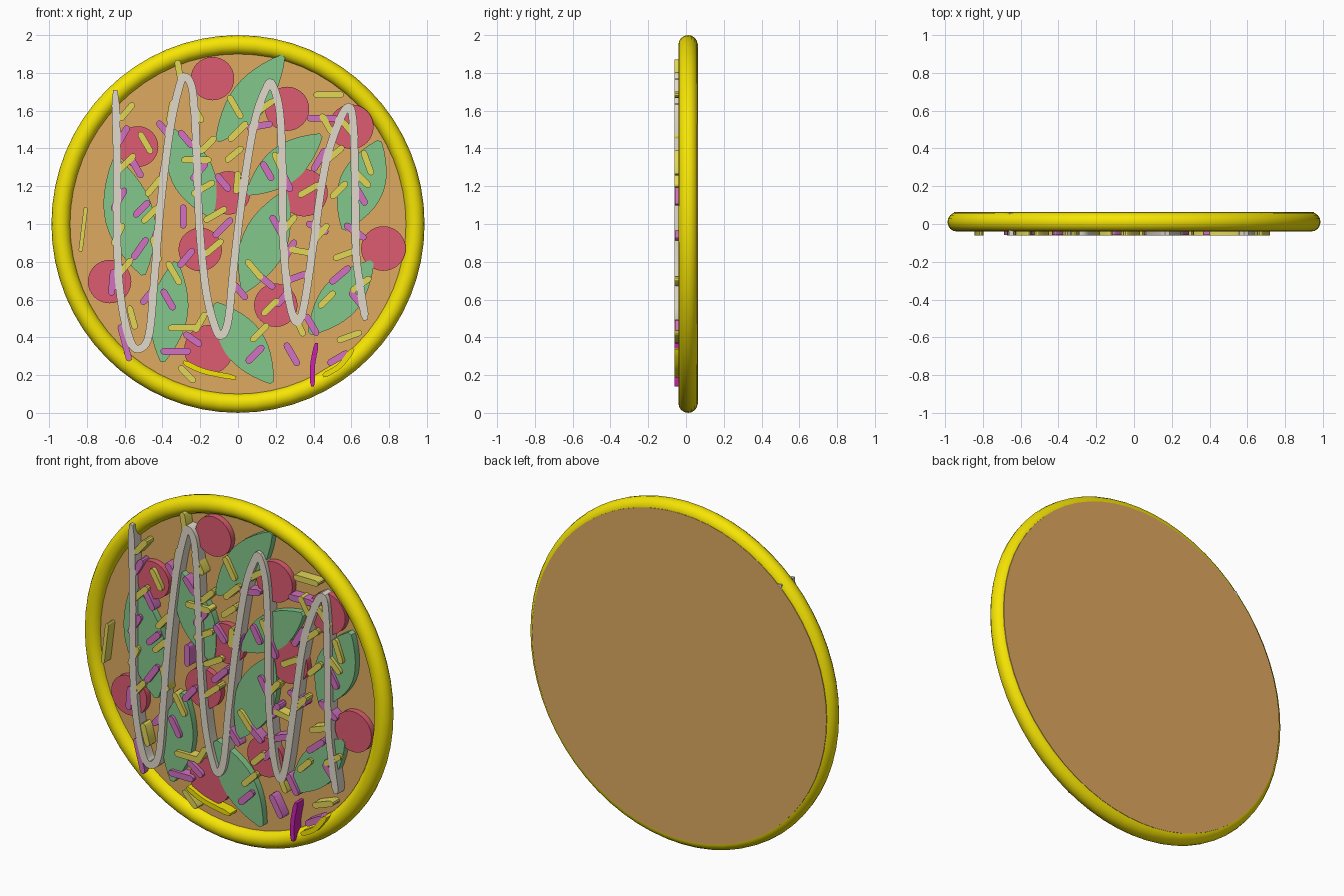
import bpy, bmesh, math
from mathutils import Vector

if "Cube" in bpy.data.objects:
    bpy.data.objects.remove(bpy.data.objects["Cube"])

def material(name, rgb):
    m = bpy.data.materials.new(name)
    m.diffuse_color = [(c / 255) ** 2.2 for c in rgb] + [1]
    m.use_nodes = True
    m.node_tree.nodes["Principled BSDF"].inputs["Base Color"].default_value = m.diffuse_color
    return m

def finish(bm, name, mat, smooth=None):
    bmesh.ops.recalc_face_normals(bm, faces=bm.faces)
    me = bpy.data.meshes.new(name)
    bm.to_mesh(me)
    bm.free()
    ob = bpy.data.objects.new(name, me)
    bpy.context.collection.objects.link(ob)
    me.materials.append(mat)
    if smooth:
        bpy.context.view_layer.objects.active = ob
        bpy.ops.object.select_all(action='DESELECT')
        ob.select_set(True)
        bpy.ops.object.shade_smooth_by_angle(angle=math.radians(smooth))
    return ob

def prism(bm, stations, front, back):
    """Closed strip from (left, right) point pairs, extruded through y."""
    rings = []
    for l, r in stations:
        rings.append([bm.verts.new((p.x, y, p.y)) for p, y in
                      ((l, front), (r, front), (r, back), (l, back))])
    for a, b in zip(rings, rings[1:]):
        for i in range(4):
            j = (i + 1) % 4
            bm.faces.new((a[i], a[j], b[j], b[i]))
    bm.faces.new(rings[0])
    bm.faces.new(rings[-1])

def ribbon(bm, pts, widths, front, back):
    pts = [Vector(p) for p in pts]
    st = []
    for i, (p, w) in enumerate(zip(pts, widths)):
        d = (pts[min(i + 1, len(pts) - 1)] - pts[max(i - 1, 0)]).normalized()
        n = Vector((-d.y, d.x)) * w
        st.append((p + n, p - n))
    prism(bm, st, front, back)

def smooth_path(pts, n=5):
    """Catmull-Rom sampling."""
    p = [Vector(q) for q in pts]
    p = [2 * p[0] - p[1]] + p + [2 * p[-1] - p[-2]]
    out = []
    for a, b, c, d in zip(p, p[1:], p[2:], p[3:]):
        for k in range(n):
            t = k / n
            out.append(0.5 * (2 * b + (c - a) * t + (2 * a - 5 * b + 4 * c - d) * t * t
                              + (3 * b - a - 3 * c + d) * t ** 3))
    return out + [p[-2]]

def rounded_widths(n, w):
    return [w * 0.55] + [w] * (n - 2) + [w * 0.55]

def stick(bm, x, z, deg, length, w, front, back=0.02):
    d = Vector((math.cos(math.radians(deg)), math.sin(math.radians(deg))))
    h = length / 2
    ts = [(-h, .3), (-h + w * .35, .76), (-h + w, 1), (h - w, 1), (h - w * .35, .76), (h, .3)]
    ribbon(bm, [Vector((x, z)) + d * t for t, _ in ts], [w * f for _, f in ts], front, back)

def cylinder(bm, x, z, r, front, back, n=32):
    c = [(x + r * math.cos(math.tau * i / n), z + r * math.sin(math.tau * i / n)) for i in range(n)]
    rings = [[bm.verts.new((a, y, b)) for a, b in c] for y in (front, back)]
    bm.faces.new(rings[0])
    bm.faces.new(rings[1])
    for i in range(n):
        j = (i + 1) % n
        bm.faces.new((rings[0][i], rings[0][j], rings[1][j], rings[1][i]))

dough = material("dough", (222, 168, 96))
gold = material("golden_crust", (246, 228, 12))
red = material("red", (220, 92, 112))
green = material("green", (130, 198, 138))
cream = material("cream", (224, 216, 200))
pale = material("pale_yellow", (226, 214, 88))
pink = material("pink", (208, 112, 190))
magenta = material("magenta", (204, 40, 176))

# Crust ring
bm = bmesh.new()
N, M = 64, 16
g = []
for i in range(N):
    a = math.tau * i / N
    row = []
    for j in range(M):
        b = math.tau * j / M
        r = 0.949 + 0.051 * math.cos(b)
        row.append(bm.verts.new((0.988 * r * math.cos(a), 0.011 + 0.051 * math.sin(b), 1 + r * math.sin(a))))
    g.append(row)
for i in range(N):
    for j in range(M):
        k, l = (i + 1) % N, (j + 1) % M
        bm.faces.new((g[i][j], g[k][j], g[k][l], g[i][l]))
finish(bm, "crust", gold, 60)

# Base disc
bm = bmesh.new()
cylinder(bm, 0, 1, 0.953, 0.0, 0.063, 64)
finish(bm, "base", dough, 30)

# Round slices
bm = bmesh.new()
for x, z, r in [(-.135, 1.77, .115), (.26, 1.61, .117), (.6, 1.515, .118), (-.53, 1.41, .108),
                (-.05, 1.165, .115), (.35, 1.165, .125), (-.2, .865, .115), (.77, .87, .118),
                (-.68, .695, .115), (.2, .57, .115), (-.155, .335, .13)]:
    cylinder(bm, x, z, r, -.036, .02)
finish(bm, "round_slices", red, 30)

# Leaves: tip, tip, width
bm = bmesh.new()
for x0, z0, x1, z1, w in [(-.11, 1.44, .24, 1.89, .2), (.05, 1.16, .44, 1.47, .2),
                          (-.35, 1.5, -.14, 1.04, .23), (-.65, 1.35, -.5, .73, .26),
                          (.03, .64, .25, 1.17, .24), (.56, .97, .75, 1.44, .24),
                          (.38, .42, .71, .8, .21), (-.4, .27, -.33, .8, .2), (-.12, .58, .18, .16, .22)]:
    ts = [i / 12 for i in range(13)]
    ribbon(bm, [(x0 + (x1 - x0) * t, z0 + (z1 - z0) * t) for t in ts],
           [.012 + (w / 2 - .012) * math.sin(math.pi * t) ** .9 if 0 < t < 1 else .012 for t in ts],
           -.04, .02)
finish(bm, "leaves", green, 30)

# Zigzag sauce line
zig = [(-.65, 1.71), (-.64, 1.3), (-.64, .9), (-.62, .6), (-.57, .38), (-.52, .34), (-.47, .42),
       (-.44, .75), (-.41, 1.1), (-.36, 1.5), (-.31, 1.73), (-.28, 1.78), (-.24, 1.7), (-.22, 1.4),
       (-.205, 1.0), (-.17, .65), (-.12, .45), (-.085, .41), (-.05, .5), (-.02, .8), (.03, 1.2),
       (.09, 1.55), (.15, 1.72), (.18, 1.74), (.22, 1.6), (.235, 1.3), (.24, .9), (.27, .6),
       (.31, .48), (.35, .57), (.4, .9), (.46, 1.3), (.53, 1.53), (.585, 1.62), (.61, 1.53),
       (.62, 1.2), (.625, .85), (.65, .65), (.675, .49)]
bm = bmesh.new()
path = smooth_path(zig)
ribbon(bm, path, rounded_widths(len(path), .021), -.061, .062)
finish(bm, "sauce_zigzag", cream, 30)

# Yellow shreds: x, z, angle
yellow = [(-.59, 1.595, 50), (-.49, 1.43, -60), (-.31, 1.8, -80), (-.355, 1.595, 80), (-.22, 1.595, -60),
          (-.015, 1.62, -60), (-.16, 1.42, 45), (-.22, 1.34, 0), (0, 1.49, 45), (-.02, 1.37, 40),
          (.14, 1.62, 35), (.48, 1.685, 0), (.47, 1.53, -60), (.59, 1.5, -50), (.685, 1.325, -70),
          (.215, 1.325, -65), (.51, 1.37, 40), (.65, 1.245, -45), (.535, 1.18, 45), (.375, 1.18, 30),
          (-.185, 1.19, 30), (-.005, 1.22, 85), (-.445, 1.2, 50), (-.595, 1.32, 45), (-.465, 1.05, 45),
          (-.635, .945, 65), (-.435, .865, -75), (-.6, .77, 50), (-.13, .875, 40), (-.12, 1.05, 30),
          (.27, 1, 50), (.335, .855, -10), (.57, .84, 20), (.44, .955, 50), (.085, .76, -50),
          (-.34, .74, -60), (.17, .56, 45), (.115, .425, 45), (-.29, .45, 0), (-.2, .48, 60),
          (-.56, .505, -75), (.32, .47, -65), (.47, .6, 45), (.65, .68, 35), (.59, .405, 20), (-.27, .205, -45)]
bm = bmesh.new()
for i, (x, z, a) in enumerate(yellow):
    stick(bm, x, z, a, .16 if a == 0 else .12 + .01 * (i % 3), .017, -.060)
stick(bm, -.82, .97, 83, .24, .011, -.060)
finish(bm, "yellow_shreds", pale, 30)

# Pink shreds: x, z, angle
pinks = [(-.61, 1.47, 60), (-.54, 1.3, -60), (-.63, 1.13, 60), (-.275, 1.45, -50), (-.205, 1.28, 50),
         (-.39, 1.31, 80), (-.51, 1.08, 45), (-.29, 1.04, 90), (-.52, .87, 55), (-.43, .955, 70),
         (-.275, .82, 50), (-.665, .69, 85), (-.475, .62, 50), (-.37, .6, -60), (-.33, .325, 0),
         (-.24, .39, -35), (.09, .31, 45), (.285, .31, -60), (.01, .645, -50), (.145, .7, -40),
         (.3, .715, 20), (.24, .61, 50), (.39, .465, -60), (.21, .985, -60), (.275, .865, 60),
         (.42, .98, -25), (.62, .96, -35), (.65, 1.15, -60), (.445, 1.56, 0), (.43, 1.34, 60),
         (.155, 1.28, -60), (.255, 1.23, -65), (.115, 1.52, 10), (-.08, 1.22, -50), (.035, 1.2, 80),
         (.54, .73, 40), (.63, .6, -50), (.53, .29, 30), (-.08, .98, 45), (-.39, 1.5, -50)]
bm = bmesh.new()
for i, (x, z, a) in enumerate(pinks):
    stick(bm, x, z, a, .16 if a == 0 else .115 + .012 * (i % 3), .018, -.058)
stick(bm, -.6, .37, -75, .2, .016, -.058)
finish(bm, "pink_shreds", pink, 30)

# Long curved strips near the lower edge
for name, mat, pts, w in [
        ("long_yellow_strip_left", gold, [(-.29, .27), (-.18, .22), (-.01, .185)], .014),
        ("long_yellow_strip_right", gold, [(.45, .195), (.54, .25), (.61, .34)], .014),
        ("long_magenta_strip", magenta, [(.395, .14), (.395, .25), (.417, .37)], .013)]:
    bm = bmesh.new()
    path = smooth_path(pts)
    ribbon(bm, path, rounded_widths(len(path), w), -.062, .02)
    finish(bm, name, mat, 30)
